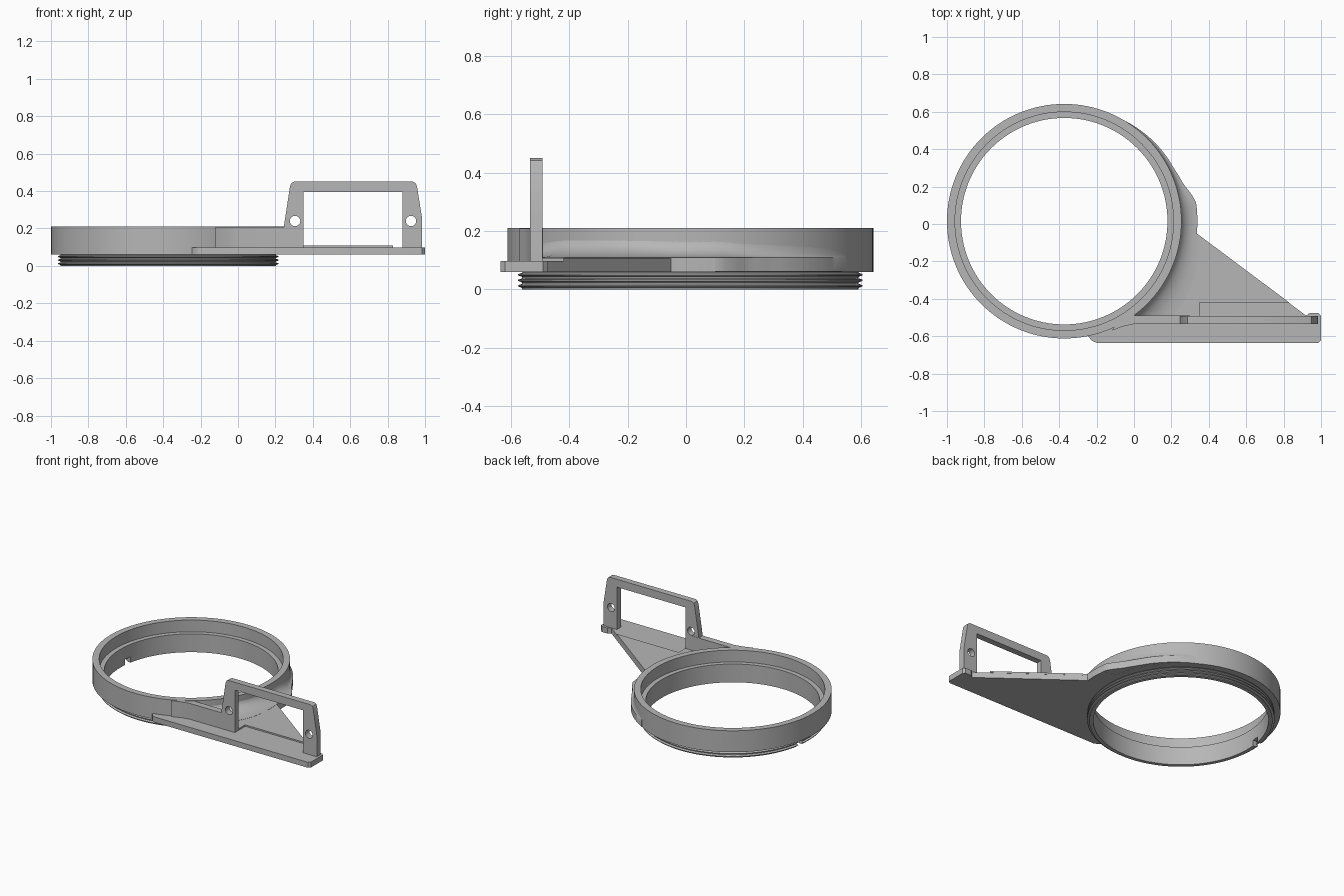
import bpy, bmesh, math
from mathutils import Vector

if "Cube" in bpy.data.objects:
    bpy.data.objects.remove(bpy.data.objects["Cube"])

CX, CY = -0.373, 0.015      # ring axis
R = 0.627                   # collar radius

grey = bpy.data.materials.new("plain_grey")
grey.use_nodes = True
grey.diffuse_color = (0.47, 0.47, 0.47, 1)
grey.node_tree.nodes["Principled BSDF"].inputs["Base Color"].default_value = grey.diffuse_color


def select(obj):
    bpy.ops.object.select_all(action='DESELECT')
    obj.select_set(True)
    bpy.context.view_layer.objects.active = obj


def finish(obj, angle=30):
    select(obj)
    obj.data.materials.clear()
    obj.data.materials.append(grey)
    bpy.ops.object.shade_smooth_by_angle(angle=math.radians(angle))
    return obj


def mesh_object(name, bm):
    bmesh.ops.recalc_face_normals(bm, faces=bm.faces)
    me = bpy.data.meshes.new(name)
    bm.to_mesh(me)
    bm.free()
    obj = bpy.data.objects.new(name, me)
    bpy.context.collection.objects.link(obj)
    return obj


def polar(r, deg):
    a = math.radians(deg)
    return (CX + r * math.cos(a), CY + r * math.sin(a))


def circle(x, y, r, n=32):
    return [(x + r * math.cos(i * math.tau / n), y + r * math.sin(i * math.tau / n)) for i in range(n)]


def slab(name, loops, low, high, upright=False):
    """Extrude outlines (later loops are holes) along z, or along y when upright."""
    cu = bpy.data.curves.new(name, 'CURVE')
    cu.dimensions = '2D'
    cu.fill_mode = 'BOTH'
    cu.extrude = (high - low) / 2
    for loop in loops:
        sp = cu.splines.new('POLY')
        sp.points.add(len(loop) - 1)
        for p, (x, y) in zip(sp.points, loop):
            p.co = (x, y, 0, 1)
        sp.use_cyclic_u = True
    obj = bpy.data.objects.new(name, cu)
    bpy.context.collection.objects.link(obj)
    mid = (low + high) / 2
    if upright:
        obj.rotation_euler.x = math.pi / 2
        obj.location.y = mid
    else:
        obj.location.z = mid
    select(obj)
    bpy.ops.object.convert(target='MESH')
    obj = bpy.context.view_layer.objects.active
    obj.name = name
    return finish(obj)


# Ring: stepped bore, collar and threaded neck as one lathe profile
profile = [(0.552, 0), (0.552, 0.128), (0.584, 0.128), (0.584, 0.21), (R, 0.21), (R, 0.06), (0.575, 0.06)]
for z in (0.05, 0.031, 0.012):
    profile += [(0.577, z + 0.007), (0.59, z + 0.002), (0.59, z - 0.002), (0.577, z - 0.007)]
profile.append((0.577, 0))
SEG = 128
bm = bmesh.new()
rows = []
for i in range(SEG):
    rows.append([bm.verts.new((*polar(r, 360 * i / SEG), z)) for r, z in profile])
for i in range(SEG):
    a, b = rows[i], rows[(i + 1) % SEG]
    for j in range(len(profile)):
        k = (j + 1) % len(profile)
        bm.faces.new((a[j], a[k], b[k], b[j]))
ring = mesh_object("threaded_ring", bm)

# Small slot through the neck
bm = bmesh.new()
bmesh.ops.create_cube(bm, size=1)
bmesh.ops.scale(bm, vec=(0.14, 0.05, 0.08), verts=bm.verts)
bmesh.ops.translate(bm, vec=Vector((*polar(0.57, 172), 0)), verts=bm.verts)
cutter = mesh_object("slot_cutter", bm)
cutter.hide_render = True
mod = ring.modifiers.new("slot", 'BOOLEAN')
mod.object = cutter
mod.operation = 'DIFFERENCE'
mod.solver = 'EXACT'
select(ring)
bpy.ops.object.modifier_apply(modifier="slot")
bpy.data.objects.remove(cutter)
finish(ring)

# Bracket base with the long front flange
arc = [polar(0.605, a) for a in range(-75, 11, 5)]
edge = [(0.335, 0.1), (0.335, -0.05)]
flange = [(0.92, -0.49), (0.94, -0.475), (0.985, -0.475), (1, -0.49), (1, -0.62), (0.985, -0.635),
          (-0.2, -0.635), (-0.225, -0.625), (-0.245, -0.6)]
slab("bracket_base", [arc + edge + flange], 0.06, 0.098)

# Raised deck with a recess behind the frame window
arc = [polar(0.605, a) for a in range(-55, 11, 5)]
deck = [(0.83, -0.42), (0.35, -0.42), (0.35, -0.5), (0, -0.5)]
slab("bracket_deck", [arc + edge + deck], 0.097, 0.108)

# Web joining collar and frame
slab("frame_web", [[(-0.05, -0.49), (0.3, -0.49), (0.3, -0.535), (0, -0.535), (-0.06, -0.548), (-0.12, -0.57)]],
     0.08, 0.209)

# Upright frame with window and two screw holes
outline = [(0.245, 0.08), (0.245, 0.21), (0.278, 0.425), (0.285, 0.442), (0.3, 0.45),
           (0.935, 0.45), (0.95, 0.442), (0.957, 0.425), (0.985, 0.25), (0.985, 0.08)]
window = [(0.35, 0.098), (0.88, 0.098), (0.88, 0.395), (0.35, 0.395)]
slab("upright_frame", [outline, window, circle(0.305, 0.24, 0.028), circle(0.925, 0.24, 0.028)],
     -0.535, -0.492, upright=True)

# Blend swelling from the collar side down onto the deck: angle -> foot radius
feet = [(-60, 0.63), (-52, 0.69), (-42, 0.775), (-24, 0.76), (-12, 0.73), (-5, 0.712), (8, 0.712),
        (12, 0.695), (17, 0.668), (25, 0.652), (40, 0.642), (58, 0.628)]


def foot_radius(a):
    for (a0, r0), (a1, r1) in zip(feet, feet[1:]):
        if a <= a1:
            t = (a - a0) / (a1 - a0)
            return r0 + (r1 - r0) * t
    return feet[-1][1]


bm = bmesh.new()
rows = []
for a in range(-60, 59, 2):
    e = foot_radius(a)
    row = [(0.61, 0.0605), (e, 0.0605), (e, 0.109)]
    for s in range(1, 7):
        t = s / 6 * math.pi / 2
        row.append((e - (e - R + 0.002) * math.sin(t), 0.109 + 0.065 * (1 - math.cos(t))))
    row.append((0.61, 0.174))
    rows.append([bm.verts.new((*polar(r, a), z)) for r, z in row])
for a, b in zip(rows, rows[1:]):
    for j in range(len(a)):
        k = (j + 1) % len(a)
        bm.faces.new((a[j], a[k], b[k], b[j]))
bm.faces.new(rows[0])
bm.faces.new(rows[-1])
finish(mesh_object("collar_blend", bm), 40)
